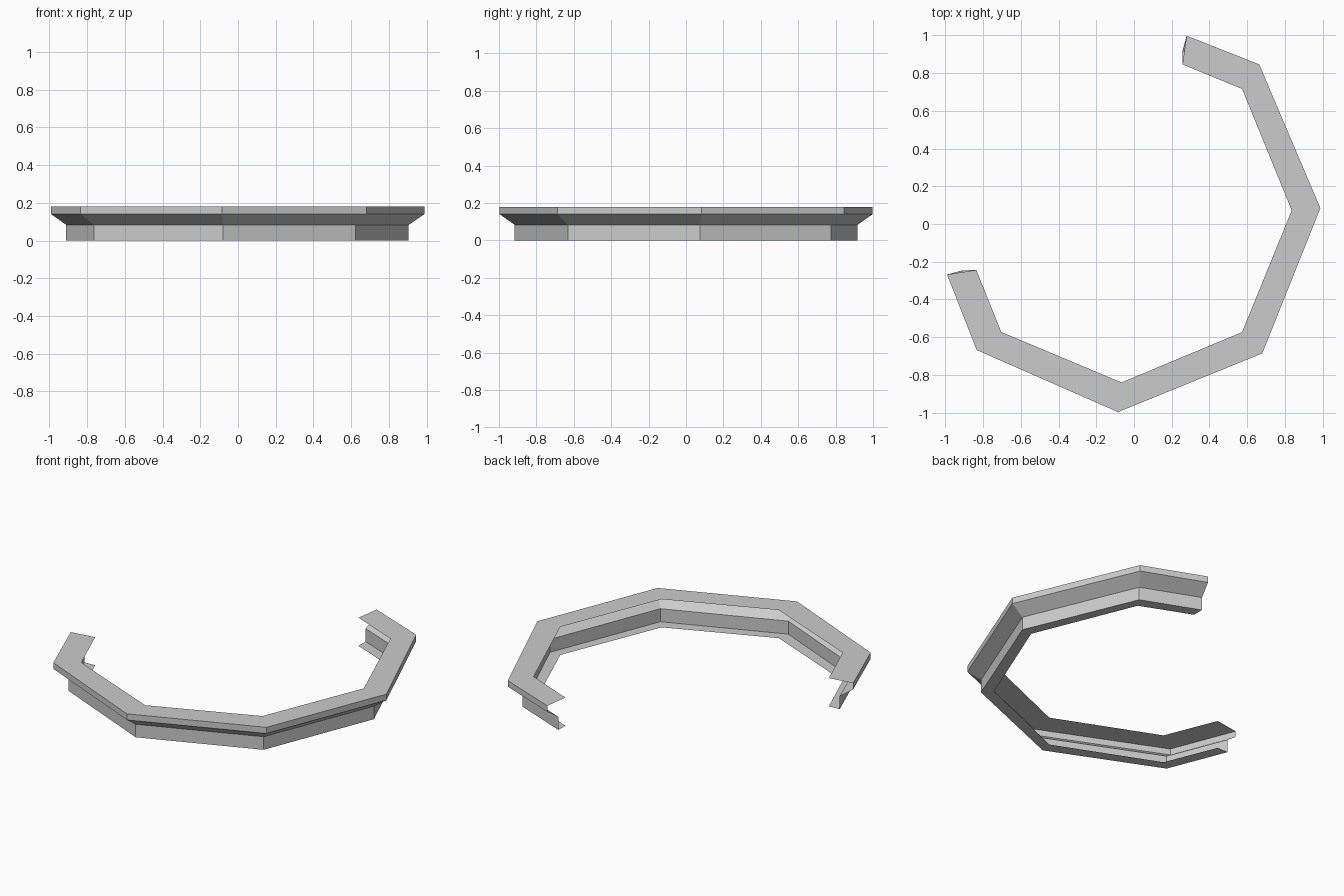
import bpy
import bmesh

cube = bpy.data.objects.get("Cube")
if cube:
    bpy.data.objects.remove(cube, do_unlink=True)

# Plain grey material
grey = bpy.data.materials.new("plain_grey")
grey.use_nodes = True
colour = (0.6, 0.6, 0.6, 1)
grey.diffuse_color = colour
grey.node_tree.nodes["Principled BSDF"].inputs["Base Color"].default_value = colour

# Plan paths of the open octagonal rail, from the back end round to the right end
inner = [(0.257, 0.846), (0.573, 0.716), (0.836, 0.072), (0.573, -0.573),
         (-0.066, -0.84), (-0.703, -0.573), (-0.836, -0.244)]
outer = [(0.279, 0.998), (0.664, 0.846), (0.988, 0.084), (0.68, -0.686),
         (-0.085, -0.997), (-0.834, -0.668), (-0.991, -0.268)]
web = [(0.257, 0.917), (0.611, 0.775), (0.905, 0.076), (0.623, -0.632),
       (-0.08, -0.916), (-0.764, -0.617), (-0.911, -0.246)]

# Heights of the cross-section corners
base, web_top, lip_bottom, top = 0.0, 0.083, 0.14, 0.179

# Open channel section: bottom flange, web, sloped cove, lip, top flange
section = [(inner, base), (web, base), (web, web_top),
           (outer, lip_bottom), (outer, top), (inner, top)]


def loft(name, rows, material):
    """Skin a strip of flat faces between successive paths."""
    bm = bmesh.new()
    rings = [[bm.verts.new((x, y, z)) for x, y in path] for path, z in rows]
    for low, high in zip(rings, rings[1:]):
        for i in range(len(low) - 1):
            bm.faces.new((low[i + 1], low[i], high[i], high[i + 1]))
    mesh = bpy.data.meshes.new(name)
    bm.to_mesh(mesh)
    bm.free()
    mesh.materials.append(material)
    obj = bpy.data.objects.new(name, mesh)
    bpy.context.collection.objects.link(obj)
    return obj


loft("cornice_rail", section, grey)
